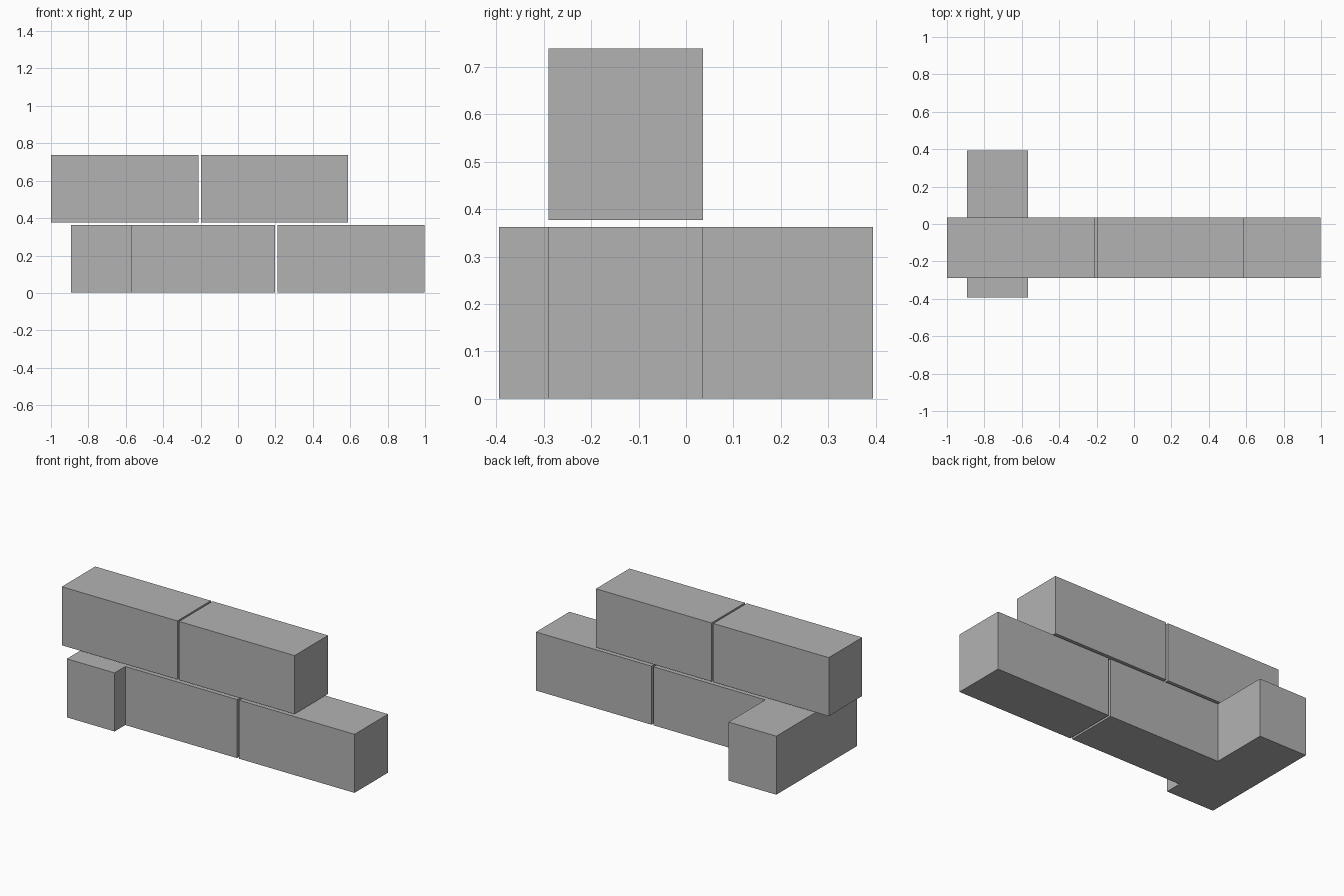
import bpy

if "Cube" in bpy.data.objects:
    bpy.data.objects.remove(bpy.data.objects["Cube"])

# One plain grey for every brick
grey = bpy.data.materials.new("brick grey")
grey.diffuse_color = (0.45, 0.45, 0.45, 1)
grey.use_nodes = True
grey.node_tree.nodes["Principled BSDF"].inputs["Base Color"].default_value = grey.diffuse_color

LENGTH, DEPTH, HEIGHT = 0.788, 0.326, 0.361
WALL_Y = -0.127                      # centre line of the wall
LOWER_Z, UPPER_Z = HEIGHT / 2 + 0.001, 0.377 + HEIGHT / 2


def brick(name, x, y, z, crosswise=False):
    """Add one brick, lying along x or turned crosswise along y."""
    bpy.ops.mesh.primitive_cube_add(size=1, location=(x, y, z))
    obj = bpy.context.object
    obj.name = name
    size = (DEPTH, LENGTH, HEIGHT) if crosswise else (LENGTH, DEPTH, HEIGHT)
    for v in obj.data.vertices:
        v.co = [c * s for c, s in zip(v.co, size)]
    obj.data.materials.append(grey)


# Lower course: a crosswise end brick and two bricks along the wall
brick("lower_cross_brick", -0.729, 0.0, LOWER_Z, crosswise=True)
brick("lower_middle_brick", -0.197, WALL_Y, LOWER_Z)
brick("lower_end_brick", 0.604, WALL_Y, LOWER_Z)

# Upper course: two bricks offset over the joints
brick("upper_left_brick", -0.605, WALL_Y, UPPER_Z)
brick("upper_right_brick", 0.195, WALL_Y, UPPER_Z)
